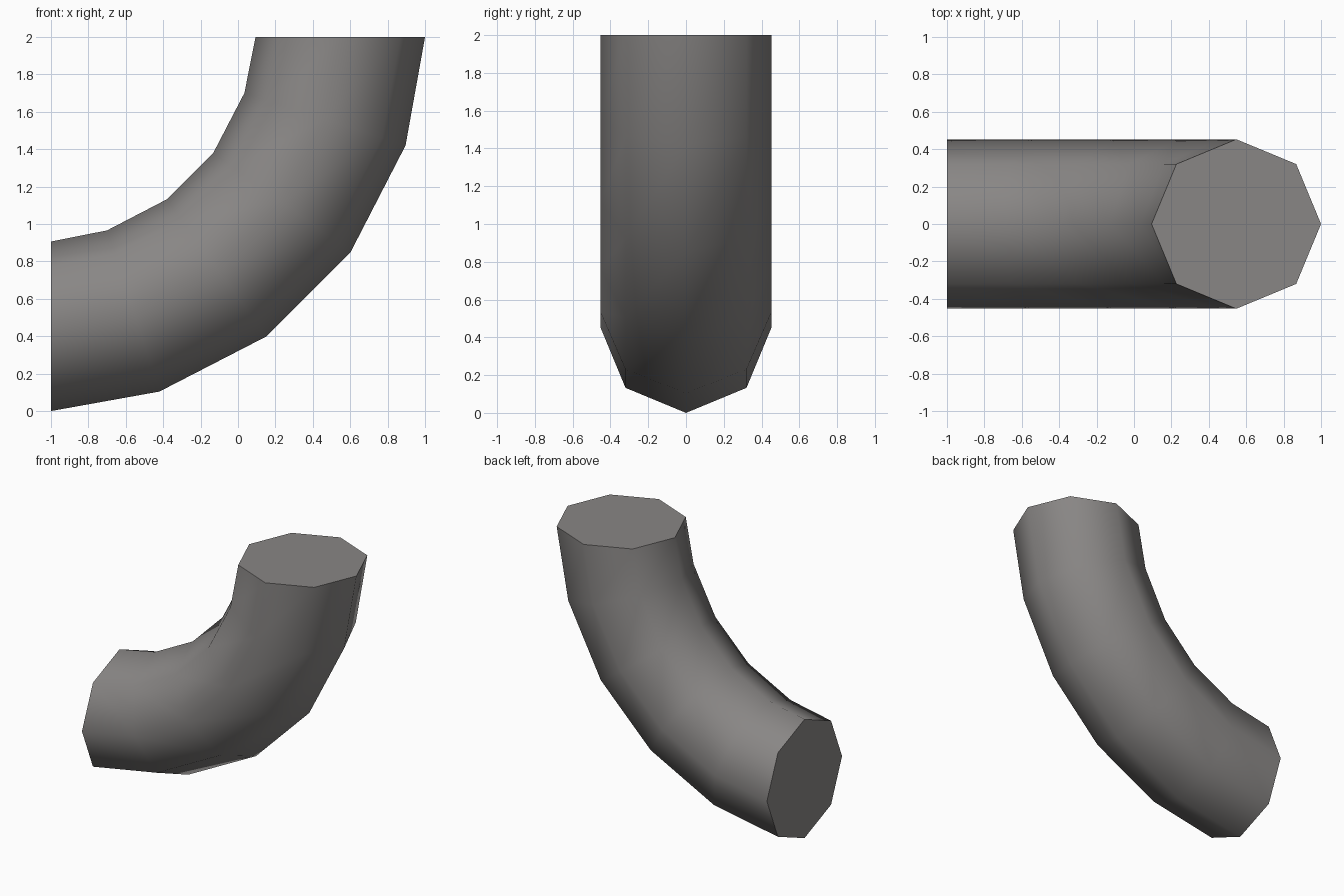
import bpy, bmesh, math
from mathutils import Vector

if "Cube" in bpy.data.objects:
    bpy.data.objects.remove(bpy.data.objects["Cube"])

SIDES, RADIUS = 8, 0.453

# centre line of the quarter bend in the XZ plane (from the left end to the top end)
path = [(-1.0, 0.453), (-0.56, 0.535), (-0.115, 0.765),
        (0.235, 1.115), (0.465, 1.56), (0.547, 2.0)]

mat = bpy.data.materials.new("grey metal")
mat.diffuse_color = (0.25, 0.24, 0.235, 1)
mat.use_nodes = True
mat.node_tree.nodes["Principled BSDF"].inputs["Base Color"].default_value = mat.diffuse_color

# pipe elbow: octagonal rings, turning 18 degrees at each step
bm = bmesh.new()
rings = []
for i, (x, z) in enumerate(path):
    a = math.radians(18 * i)
    outward = Vector((math.sin(a), 0, -math.cos(a)))
    side = Vector((0, 1, 0))
    ring = []
    for k in range(SIDES):
        t = 2 * math.pi * k / SIDES
        ring.append(bm.verts.new(Vector((x, 0, z))
                    + RADIUS * (outward * math.cos(t) + side * math.sin(t))))
    rings.append(ring)

# smooth walls
for r0, r1 in zip(rings, rings[1:]):
    for k in range(SIDES):
        n = (k + 1) % SIDES
        bm.faces.new((r0[k], r0[n], r1[n], r1[k])).smooth = True

# flat end caps with sharp rims
for ring in (rings[0], rings[-1]):
    cap = bm.faces.new(ring)
    cap.smooth = False
    for e in cap.edges:
        e.smooth = False

bmesh.ops.recalc_face_normals(bm, faces=bm.faces[:])
mesh = bpy.data.meshes.new("pipe_elbow")
bm.to_mesh(mesh)
bm.free()
mesh.materials.append(mat)
bpy.context.collection.objects.link(bpy.data.objects.new("pipe_elbow", mesh))
